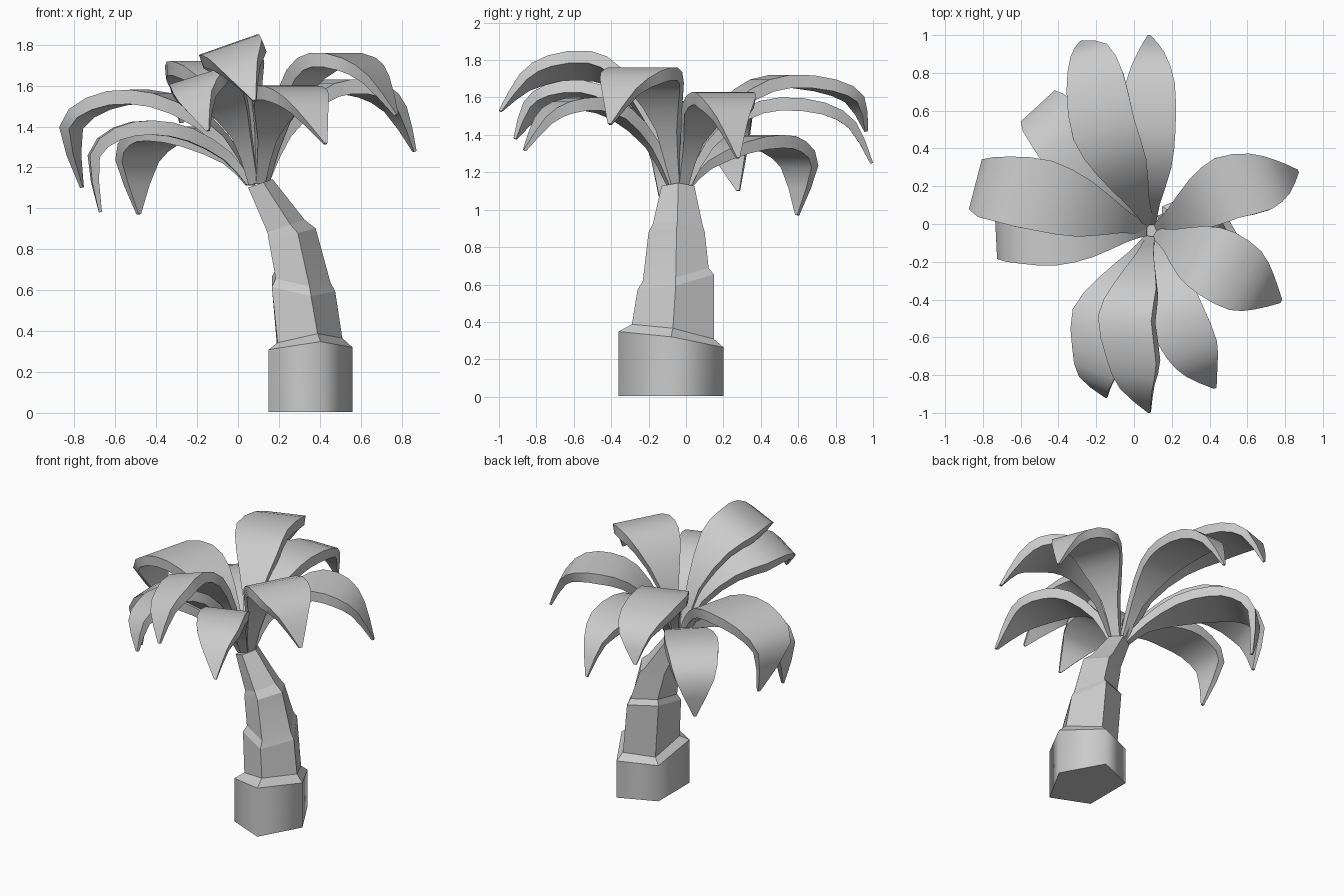
import bpy, math
from mathutils import Vector

if "Cube" in bpy.data.objects:
    bpy.data.objects.remove(bpy.data.objects["Cube"])


def make_object(name, verts, faces, angle):
    mesh = bpy.data.meshes.new(name)
    mesh.from_pydata(verts, [], faces)
    mesh.update()
    ob = bpy.data.objects.new(name, mesh)
    bpy.context.collection.objects.link(ob)
    bpy.ops.object.select_all(action='DESELECT')
    ob.select_set(True)
    bpy.context.view_layer.objects.active = ob
    # consistent outward normals, then smooth with sharp corners kept
    bpy.ops.object.mode_set(mode='EDIT')
    bpy.ops.mesh.select_all(action='SELECT')
    bpy.ops.mesh.normals_make_consistent(inside=False)
    bpy.ops.object.mode_set(mode='OBJECT')
    bpy.ops.object.shade_smooth_by_angle(angle=math.radians(angle))
    return ob


def loft(name, rings, angle):
    n = len(rings[0])
    verts = [v for ring in rings for v in ring]
    faces = [(i * n + j, i * n + (j + 1) % n, (i + 1) * n + (j + 1) % n, (i + 1) * n + j)
             for i in range(len(rings) - 1) for j in range(n)]
    faces += [tuple(range(n)), tuple(range(len(verts) - n, len(verts)))]
    return make_object(name, verts, faces, angle)


# Trunk: tilted five-sided rings (cx, cy, z, rx, ry, tilt_x, tilt_y)
TRUNK = [
    (.333, -.08, .005, .227, .295, 0, 0),
    (.333, -.08, .300, .227, .295, .09, -.15),
    (.335, -.07, .340, .175, .23, .15, -.18),
    (.304, -.055, .62, .171, .215, -.15, .2),
    (.304, -.055, .66, .148, .185, -.15, .2),
    (.253, -.05, .87, .127, .158, .25, 0),
    (.225, -.045, .91, .10, .14, .35, 0),
    (.103, -.043, 1.12, .066, .092, .35, 0),
]


def trunk_ring(cx, cy, z, rx, ry, tx, ty):
    ring = []
    for k in range(5):
        a = math.tau * k / 5
        dx, dy = rx * math.cos(a), ry * math.sin(a)
        ring.append((cx + dx, cy + dy, z + tx * dx + ty * dy))
    return ring


trunk = loft("trunk", [trunk_ring(*r) for r in TRUNK], 12)
# the foot of the trunk is shaded round
for e in trunk.data.edges:
    a, b = sorted(e.vertices)
    if a < 5 and b == a + 5:
        e.use_edge_sharp = False

# Fronds: (middle xy, outermost xy, tip xyz, peak height, width, roll, outer width)
FRONDS = [
    ((.08, .5), (.09, .91), (.08, 1.0, 1.25), 1.60, .28, 0, .5),
    ((-.16, .5), (-.24, .92), (-.28, .97, 1.42), 1.72, .34, 0, .6),
    ((-.32, .40), (-.51, .625), (-.49, .60, .97), 1.40, .34, 0, .72),
    ((-.48, .15), (-.84, .21), (-.77, .28, 1.10), 1.58, .38, 0, .72),
    ((-.42, -.08), (-.73, -.08), (-.68, -.12, .98), 1.43, .28, 0, .75),
    ((-.19, -.5), (-.21, -.84), (-.15, -.92, 1.38), 1.65, .30, .3, .6),
    ((-.05, -.5), (.01, -.88), (.08, -1.0, 1.53), 1.80, .30, .35, .6),
    ((.23, -.5), (.36, -.78), (.43, -.87, 1.32), 1.60, .30, 0, .58),
    ((.44, -.21), (.69, -.36), (.78, -.41, 1.46), 1.76, .38, 0, .55),
    ((.49, .19), (.79, .25), (.87, .28, 1.28), 1.63, .34, 0, .55),
]
WIDTHS = [.16, .33, .8, 1.0, .93, .62, .05]
THICK = [.03, .05, .065, .07, .065, .05, .015]


def spline(pts, steps=2):
    """Catmull-Rom resampling of a short list of vectors."""
    ext = [2 * pts[0] - pts[1]] + pts + [2 * pts[-1] - pts[-2]]
    out = []
    for a, b, c, d in zip(ext, ext[1:], ext[2:], ext[3:]):
        for s in range(steps):
            t = s / steps
            out.append(.5 * (2 * b + (c - a) * t + (2 * a - 5 * b + 4 * c - d) * t * t
                             + (3 * b - a - 3 * c + d) * t ** 3))
    return out + [pts[-1]]


def frond(name, mid, far, tip, peak, width, roll, outer):
    base = Vector((.09 + .05 * mid[0], -.035 + .06 * mid[1]))
    mid, far, tip = Vector(mid), Vector(far), Vector(tip)
    drop, rise = peak - tip.z, peak - 1.12

    def at(xy, z):
        return Vector((xy.x, xy.y, z))

    path = spline([
        at(base, 1.13),
        at(base.lerp(mid, .22), 1.12 + .5 * rise),
        at(base.lerp(mid, .6), 1.12 + .87 * rise),
        at(mid, peak),
        at(mid.lerp(far, .6), peak - .08 * drop),
        at(far, peak - .38 * drop),
        tip,
    ])
    shape = spline([Vector((outer if i == 5 else w, h, 0))
                    for i, (w, h) in enumerate(zip(WIDTHS, THICK))])
    out = far - base
    out.normalize()
    side = Vector((-out.y, out.x, roll)).normalized()
    last = len(path) - 1
    rings = []
    for i, (p, s) in enumerate(zip(path, shape)):
        t = (path[min(i + 1, last)] - path[max(i - 1, 0)]).normalized()
        h = side * width * s.x / 2
        down = side.cross(t).normalized() * s.y      # thickness under the arch
        rings.append([p - h, p + h, p + h + down, p - h + down])
    loft(name, rings, 45)


for i, f in enumerate(FRONDS):
    frond("frond_%d" % (i + 1), *f)
